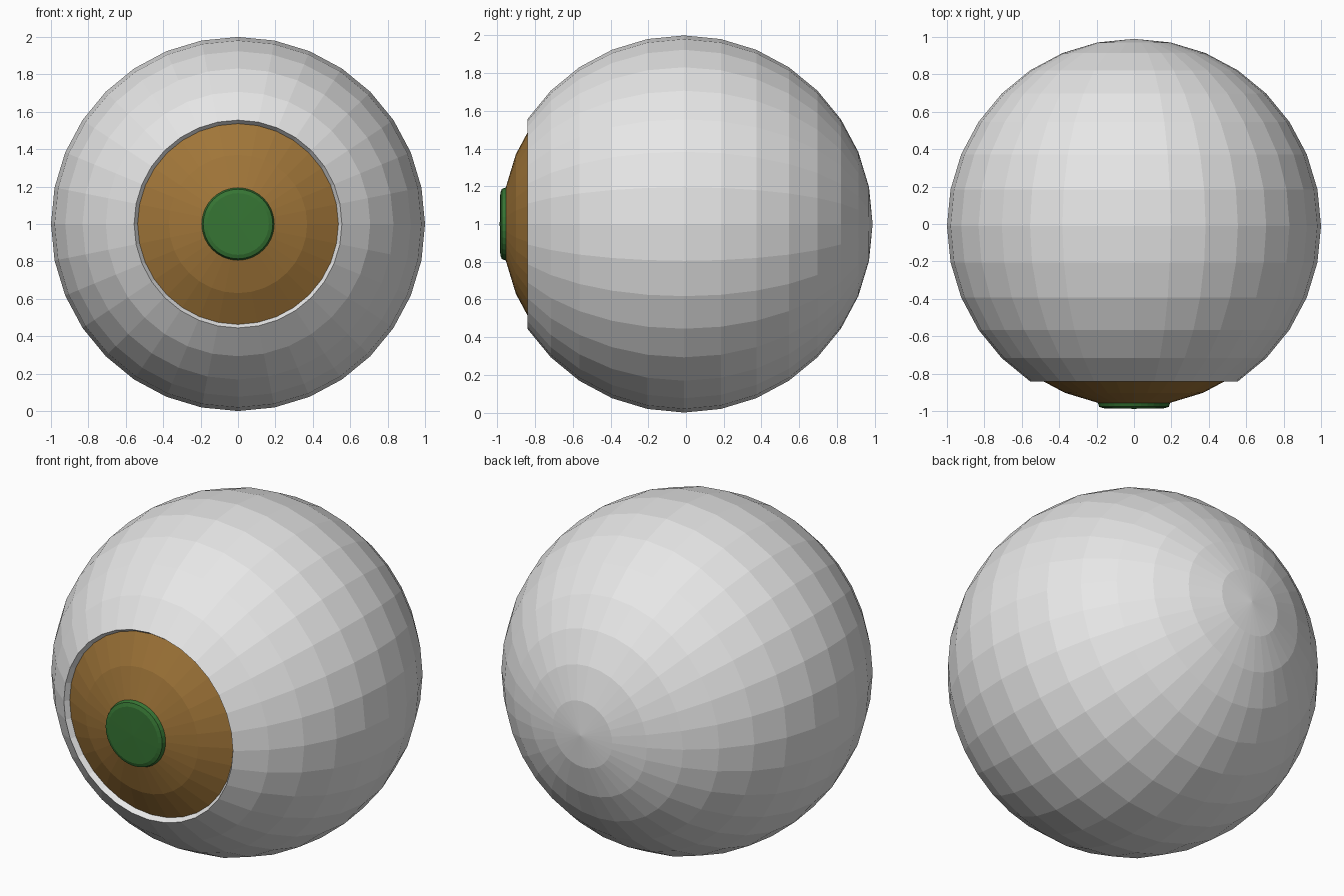
import bpy, bmesh, math

if "Cube" in bpy.data.objects:
    bpy.data.objects.remove(bpy.data.objects["Cube"])

SEG, CY = 32, -0.01   # sides around the y axis, y of the ball centre


def material(name, rgb):
    m = bpy.data.materials.new(name)
    m.diffuse_color = (*rgb, 1)
    m.use_nodes = True
    m.node_tree.nodes["Principled BSDF"].inputs["Base Color"].default_value = m.diffuse_color
    return m


def lathe(name, profile, mat):
    """Spin (radius, y) points, listed front to back, around the y axis at z = 1."""
    bm = bmesh.new()
    rings = []
    for r, y in profile:
        n = 1 if r < 1e-6 else SEG
        rings.append([bm.verts.new((r * math.sin(2 * math.pi * i / SEG), y,
                                    1 + r * math.cos(2 * math.pi * i / SEG)))
                      for i in range(n)])
    for a, b in zip(rings, rings[1:]):
        for i in range(SEG):
            j = (i + 1) % SEG
            quad = [a[i % len(a)], a[j % len(a)], b[j % len(b)], b[i % len(b)]]
            bm.faces.new(list(dict.fromkeys(quad)))
    for f in bm.faces:
        f.normal_update()
    # every part's spin order runs the same way, so flip once if it faces inward
    bm.faces.ensure_lookup_table()
    f = bm.faces[-1]
    c = f.calc_center_median()
    if f.normal.x * c.x + f.normal.y * (c.y - CY) + f.normal.z * (c.z - 1) < 0:
        bmesh.ops.reverse_faces(bm, faces=bm.faces[:])
    me = bpy.data.meshes.new(name)
    bm.to_mesh(me)
    bm.free()
    me.materials.append(mat)
    ob = bpy.data.objects.new(name, me)
    bpy.context.collection.objects.link(ob)
    return ob


def arc(radius, first, last):
    """Rings of a 16-ring sphere, counted from the front pole."""
    return [(radius * math.sin(math.pi * k / 16), CY - radius * math.cos(math.pi * k / 16))
            for k in range(first, last + 1)]


white = material("eye white", (0.8, 0.8, 0.8))
brown = material("iris brown", (0.35, 0.178, 0.04))
green = material("pupil green", (0.037, 0.178, 0.034))

INNER = 0.966
# white ball with an open front and a thin inward rim
lathe("eyeball", arc(INNER, 3, 3) + arc(1.0, 3, 16), white)
# recessed iris cap
lathe("iris", arc(INNER, 0, 3), brown)
# raised pupil button with a bevelled edge
lathe("pupil", [(0, -0.988), (0.165, -0.985), (0.186, -0.977), (0.195, -0.953)], green)
